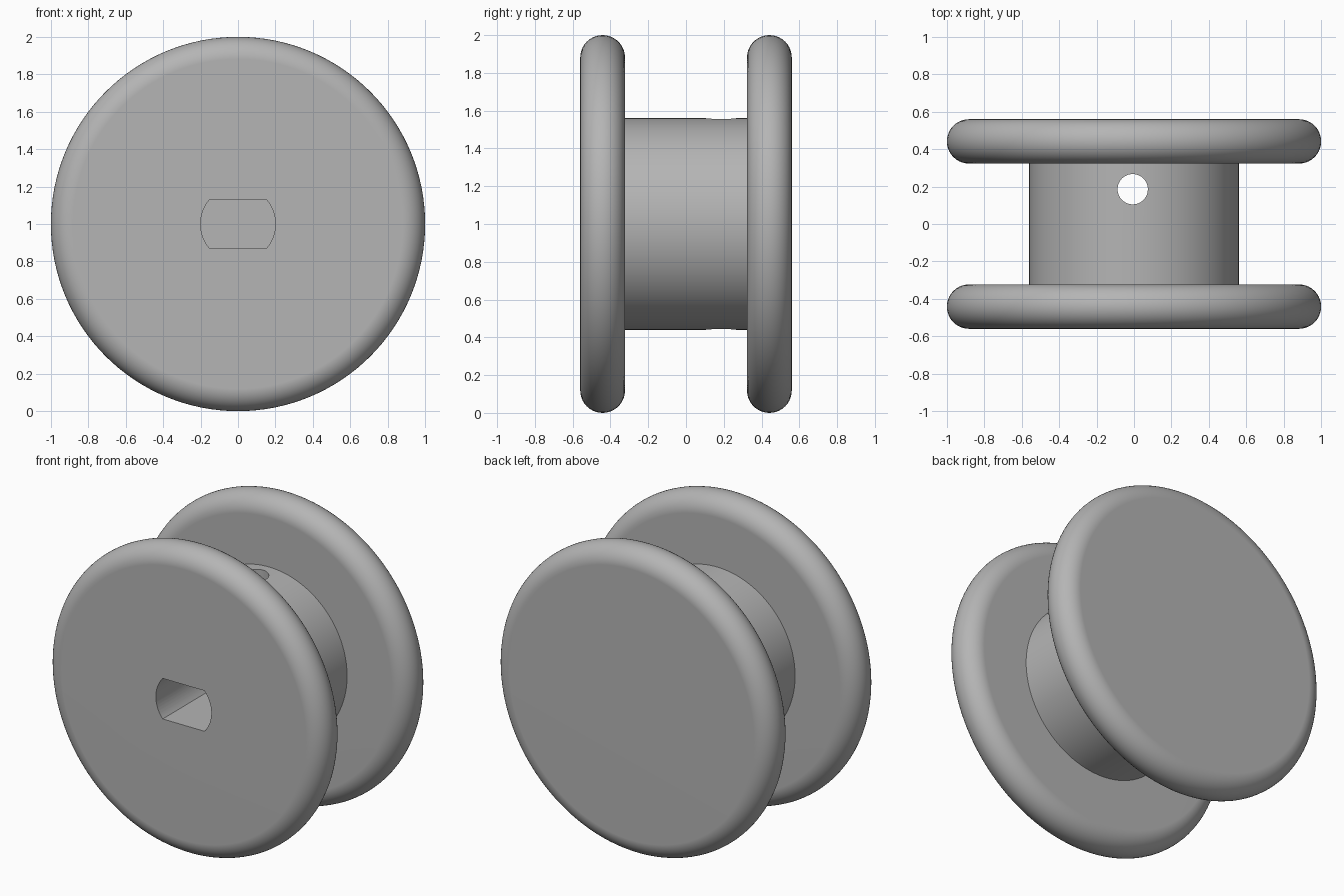
import bpy, bmesh, math
from mathutils import Vector, Matrix

if "Cube" in bpy.data.objects:
    bpy.data.objects.remove(bpy.data.objects["Cube"], do_unlink=True)

CENTRE_Z = 1.0
FLANGE_R, DRUM_R = 1.0, 0.56
OUTER_Y, INNER_Y = 0.56, 0.323
RIM = (OUTER_Y - INNER_Y) / 2

grey = bpy.data.materials.new("light grey")
grey.use_nodes = True
colour = (0.46, 0.46, 0.46, 1)
grey.diffuse_color = colour
grey.node_tree.nodes["Principled BSDF"].inputs["Base Color"].default_value = colour


def add_object(name, bm):
    bmesh.ops.recalc_face_normals(bm, faces=bm.faces)
    mesh = bpy.data.meshes.new(name)
    bm.to_mesh(mesh)
    bm.free()
    mesh.materials.append(grey)
    obj = bpy.data.objects.new(name, mesh)
    bpy.context.collection.objects.link(obj)
    return obj


def lathe(name, profile, steps):
    """Spin (radius, y) points about the y axis; the ends lie on the axis."""
    bm = bmesh.new()
    verts = [bm.verts.new((r, y, 0)) for r, y in profile]
    edges = [bm.edges.new(pair) for pair in zip(verts, verts[1:])]
    bmesh.ops.spin(bm, geom=verts + edges, cent=(0, 0, 0), axis=(0, 1, 0),
                   angle=math.tau, steps=steps, use_duplicate=False)
    bmesh.ops.remove_doubles(bm, verts=bm.verts, dist=1e-5)
    bmesh.ops.translate(bm, verts=bm.verts, vec=(0, 0, CENTRE_Z))
    return add_object(name, bm)


def cut(target, cutter):
    """Subtract the cutter from the target, then discard it."""
    cutter.hide_render = True
    mod = target.modifiers.new("cut", "BOOLEAN")
    mod.operation, mod.object, mod.solver = "DIFFERENCE", cutter, "EXACT"
    bpy.context.view_layer.objects.active = target
    bpy.ops.object.modifier_apply(modifier=mod.name)
    bpy.data.objects.remove(cutter, do_unlink=True)


# Spool body: two flanges with fully rounded rims joined by a drum
def rim(side, n=20):
    mid = side * (OUTER_Y + INNER_Y) / 2
    return [(FLANGE_R - RIM + RIM * math.sin(math.pi * i / n),
             mid + side * RIM * math.cos(math.pi * i / n)) for i in range(n + 1)]


back = [(0, OUTER_Y)] + rim(1) + [(DRUM_R, INNER_Y)]
front = [(r, -y) for r, y in reversed(back)]
spool = lathe("spool", back + front, 128)

# Blind shaft socket in the front: round sides, flat top and bottom
SLOT_R, SLOT_H, SLOT_END = 0.2, 0.132, 0.09
half_angle = math.asin(SLOT_H / SLOT_R)
bm = bmesh.new()
arc = [half_angle * (i / 8 - 1) for i in range(17)]
outline = [bm.verts.new((SLOT_R * math.cos(a + turn), -0.7,
                         CENTRE_Z + SLOT_R * math.sin(a + turn)))
           for turn in (0, math.pi) for a in arc]
face = bm.faces.new(outline)
moved = bmesh.ops.extrude_face_region(bm, geom=[face])["geom"]
bmesh.ops.translate(bm, vec=(0, SLOT_END + 0.7, 0),
                    verts=[v for v in moved if isinstance(v, bmesh.types.BMVert)])
cut(spool, add_object("shaft_socket_cutter", bm))

# Thread hole straight through the drum
bm = bmesh.new()
bmesh.ops.create_cone(bm, cap_ends=True, segments=48, radius1=0.081, radius2=0.081,
                      depth=1.6, matrix=Matrix.Translation(Vector((-0.007, 0.186, CENTRE_Z))))
cut(spool, add_object("thread_hole_cutter", bm))

# Smooth rims and drum, crisp edges, flat flange faces
bpy.ops.object.select_all(action="DESELECT")
spool.select_set(True)
bpy.context.view_layer.objects.active = spool
bpy.ops.object.shade_smooth_by_angle(angle=math.radians(30))
weighted = spool.modifiers.new("even shading", "WEIGHTED_NORMAL")
weighted.keep_sharp = True
